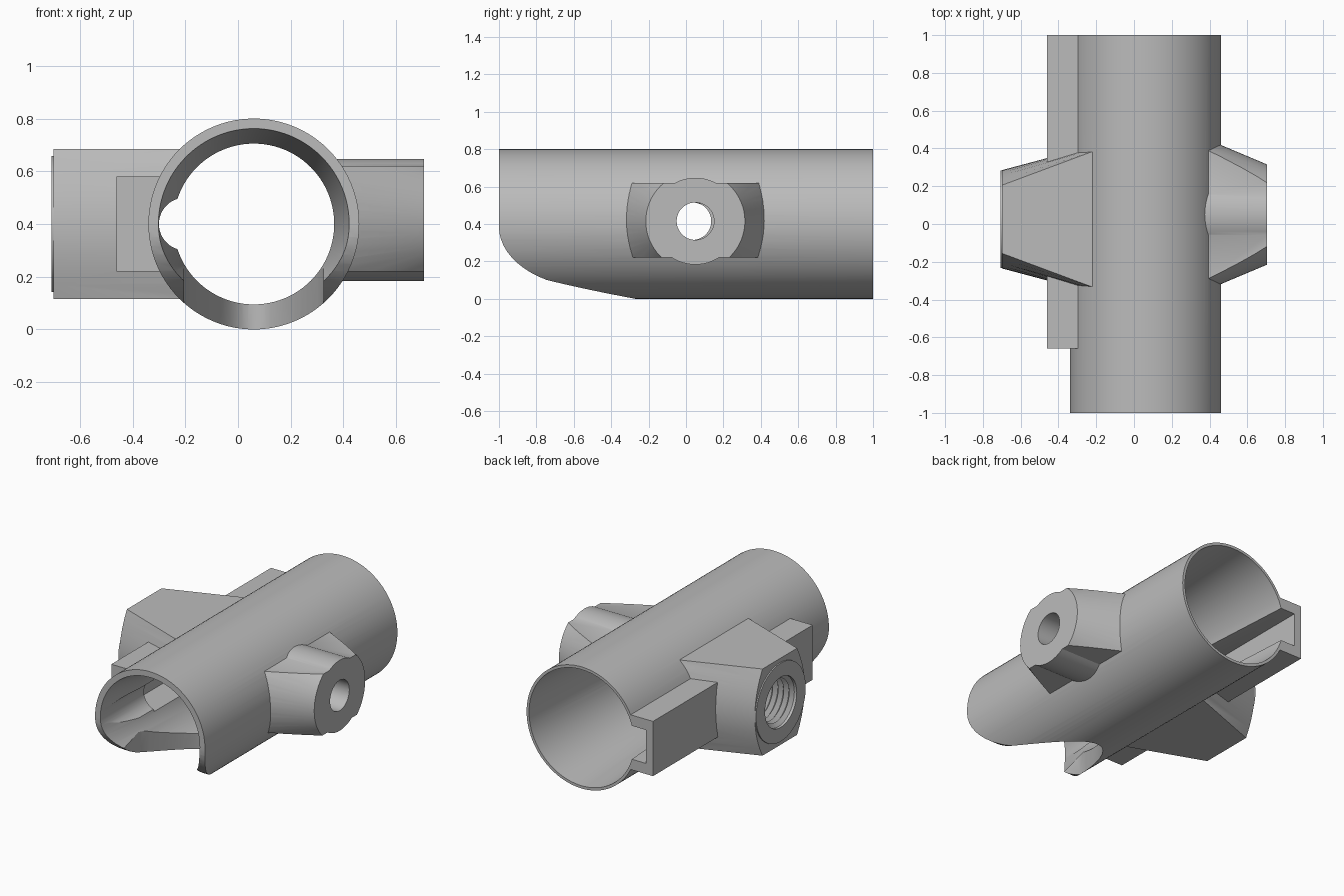
import bpy, bmesh
from math import sin, cos, pi, sqrt

cube = bpy.data.objects.get("Cube")
if cube:
    bpy.data.objects.remove(cube, do_unlink=True)

grey = bpy.data.materials.new("plain_grey")
grey.use_nodes = True
grey.diffuse_color = (0.5, 0.5, 0.5, 1)
grey.node_tree.nodes["Principled BSDF"].inputs["Base Color"].default_value = grey.diffuse_color

TX, TZ = 0.06, 0.40          # tube axis
HY, HZ = 0.05, 0.415         # bolt hole axis
NY, NZ = 0.025, 0.40         # threaded boss axis


def loft(name, rings):
    """Closed solid skinned through equal-length rings of points."""
    bm = bmesh.new()
    loops = [[bm.verts.new(p) for p in ring] for ring in rings]
    n = len(loops[0])
    for a, b in zip(loops, loops[1:]):
        for i in range(n):
            j = (i + 1) % n
            bm.faces.new((a[i], a[j], b[j], b[i]))
    bm.faces.new(loops[0])
    bm.faces.new(loops[-1])
    bmesh.ops.recalc_face_normals(bm, faces=bm.faces)
    mesh = bpy.data.meshes.new(name)
    bm.to_mesh(mesh)
    bm.free()
    mesh.materials.append(grey)
    ob = bpy.data.objects.new(name, mesh)
    bpy.context.collection.objects.link(ob)
    return ob


def lathe_x(name, cy, cz, profile, n=64):
    """Round solid along x from (x, radius) pairs."""
    return loft(name, [[(x, cy + r * cos(2 * pi * i / n), cz + r * sin(2 * pi * i / n))
                        for i in range(n)] for x, r in profile])


def lathe_y(name, cx, cz, profile, n=96):
    """Round solid along y from (y, radius) pairs."""
    return loft(name, [[(cx + r * cos(2 * pi * i / n), y, cz + r * sin(2 * pi * i / n))
                        for i in range(n)] for y, r in profile])


def box(name, x, y, z):
    return loft(name, [[(x[0], y[0], h), (x[1], y[0], h), (x[1], y[1], h), (x[0], y[1], h)]
                       for h in z])


def combine(target, other, operation):
    """Boolean the other solid into the target and remove it."""
    other.hide_render = True
    mod = target.modifiers.new("bool", "BOOLEAN")
    mod.operation = operation
    mod.solver = "EXACT"
    mod.object = other
    bpy.context.view_layer.objects.active = target
    bpy.ops.object.modifier_apply(modifier=mod.name)
    bpy.data.objects.remove(other, do_unlink=True)


# Outer tube and side channel housing
body = lathe_y("tube_fitting", TX, TZ, [(-1, 0.4), (1, 0.4)])
combine(body, box("channel_housing", (-0.46, -0.1), (-0.66, 1), (0.22, 0.58)), "UNION")

# Bolt boss: a flared cone trimmed to a slab, with a round core
flare = lathe_x("bolt_boss", HY, HZ, [(0.1, 0.52), (0.705, 0.265)])
combine(flare, box("slab", (0, 1), (-1, 1), (0.22, 0.62)), "INTERSECT")
combine(flare, lathe_x("core", HY, HZ, [(0.1, 0.232), (0.705, 0.232)]), "UNION")
combine(body, flare, "UNION")


# Threaded boss: flat top and bottom, bowed flanks, tapering outwards
def boss_ring(x, flat, mid, half=0.285, n=10):
    side = []
    for i in range(n + 1):
        t = 2 * i / n - 1
        side.append((flat + (mid - flat) * (1 - t * t), half * t))
    return ([(x, NY + y, NZ + z) for y, z in side] +
            [(x, NY - y, NZ - z) for y, z in side])


nut_boss = loft("threaded_boss", [boss_ring(-0.7, 0.18, 0.26),
                                  boss_ring(-0.23, 0.355, 0.385),
                                  boss_ring(-0.1, 0.355, 0.385)])
combine(nut_boss, lathe_x("end_disc", NY, NZ, [(-0.708, 0.258), (-0.5, 0.258)]), "UNION")
combine(body, nut_boss, "UNION")

# Bore with a tapered mouth, a throat and a long rear taper
combine(body, lathe_y("bore", TX, TZ, [(-1.1, 0.378), (-1, 0.362), (-0.7, 0.305),
                                       (-0.27, 0.305), (1, 0.382), (1.1, 0.388)]), "DIFFERENCE")

# Round groove and rear-opening channel
combine(body, lathe_y("groove", -0.2, TZ, [(-1.1, 0.1), (1.1, 0.1)], 48), "DIFFERENCE")
combine(body, box("channel", (-0.41, -0.1), (-0.55, 1.1), (0.29, 0.51)), "DIFFERENCE")

# Bolt hole, inner passage and threaded socket
combine(body, lathe_x("bolt_hole", HY, HZ, [(0.1, 0.1), (0.9, 0.1)], 48), "DIFFERENCE")
combine(body, lathe_x("passage", NY + 0.01, HZ, [(-0.6, 0.1), (-0.1, 0.1)], 48), "DIFFERENCE")
thread = [(-0.8, 0.165)]
for i in range(6):
    x = -0.69 + i * 0.04
    thread += [(x, 0.165), (x + 0.02, 0.14)]
combine(body, lathe_x("thread", NY, NZ, thread), "DIFFERENCE")

# Swept-back underside of the mouth, seen from the side
sweep = [(-1.2, -0.1), (-1.2, 0.39), (-1.0, 0.385)]
for i in range(1, 11):
    a = i / 10 * pi / 3
    sweep.append((-1 + 0.257 * (1 - cos(a)) / 0.5, 0.385 - 0.285 * sin(a) / sin(pi / 3)))
sweep.append((-0.743, -0.1))
combine(body, loft("mouth_sweep", [[(x, y, z) for y, z in sweep] for x in (-1, 1)]), "DIFFERENCE")

# Rounded notch between the two prongs below the mouth
W = 0.265
notch = [(TX - W, -1.2)]
for i in range(25):
    x = W * (i / 12 - 1)
    notch.append((TX + x, -0.27 - 0.473 * (x / W) ** 2))
notch.append((TX + W, -1.2))
combine(body, loft("mouth_notch", [[(x, y, z) for x, y in notch] for z in (-0.1, 0.26)]), "DIFFERENCE")

# Smooth curved walls, keep the edges crisp
bpy.ops.object.select_all(action="DESELECT")
body.select_set(True)
bpy.context.view_layer.objects.active = body
bpy.ops.object.shade_smooth_by_angle(angle=pi / 7)
